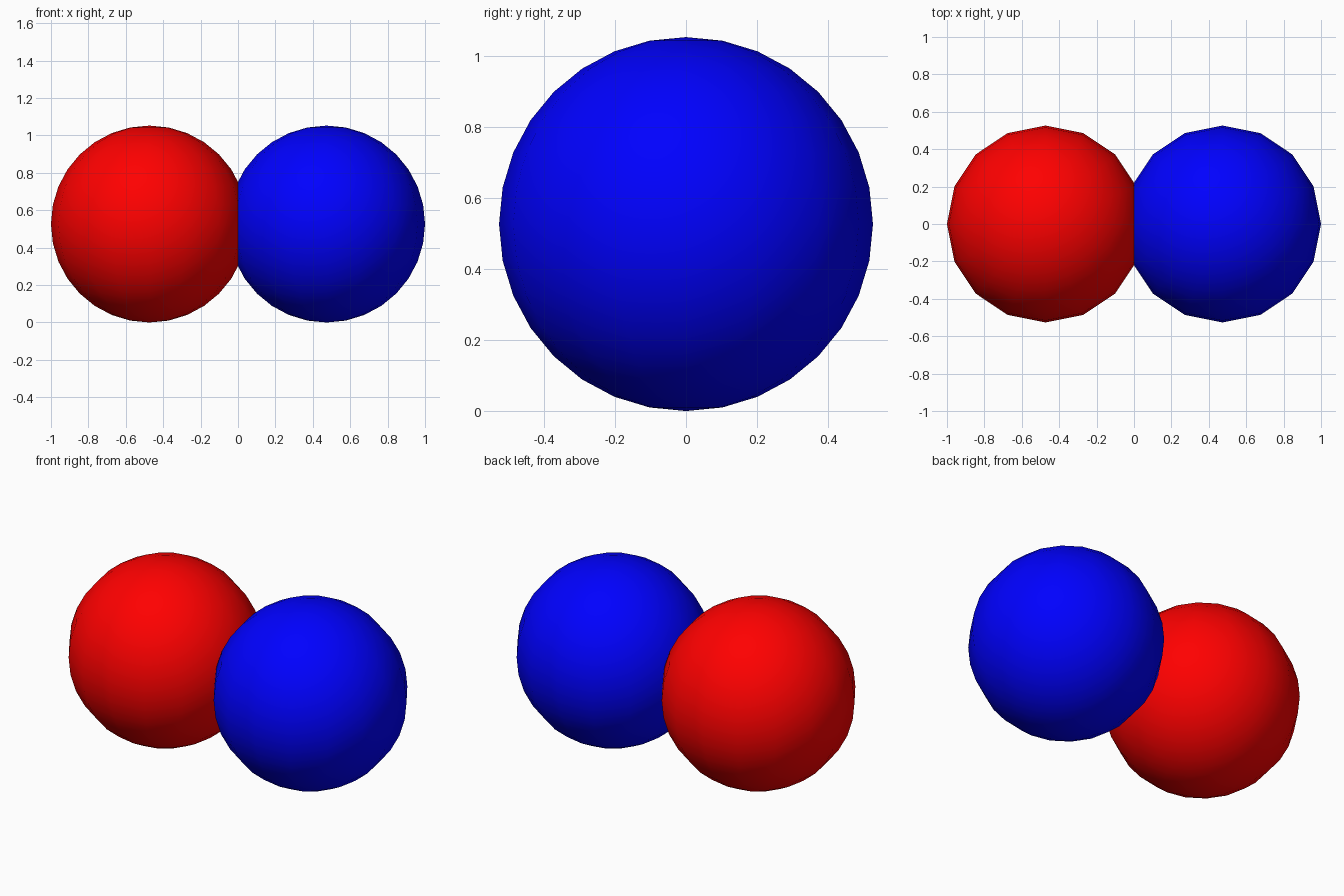
import bpy

if "Cube" in bpy.data.objects:
    bpy.data.objects.remove(bpy.data.objects["Cube"])

RADIUS = 1 / 1.9          # overall width of both spheres is 2 units
OFFSET = 0.9 * RADIUS     # centres sit slightly closer than touching


def ball(name, x, color):
    bpy.ops.mesh.primitive_uv_sphere_add(
        segments=16, ring_count=16, radius=RADIUS, location=(x, 0, RADIUS))
    obj = bpy.context.object
    obj.name = name
    bpy.ops.object.shade_smooth()
    mat = bpy.data.materials.new(name + "_color")
    mat.diffuse_color = color
    mat.use_nodes = True
    mat.node_tree.nodes["Principled BSDF"].inputs["Base Color"].default_value = mat.diffuse_color
    obj.data.materials.append(mat)
    return obj


# Two overlapping spheres, side by side
ball("red_sphere", -OFFSET, (1, 0, 0, 1))
ball("blue_sphere", OFFSET, (0, 0, 1, 1))
